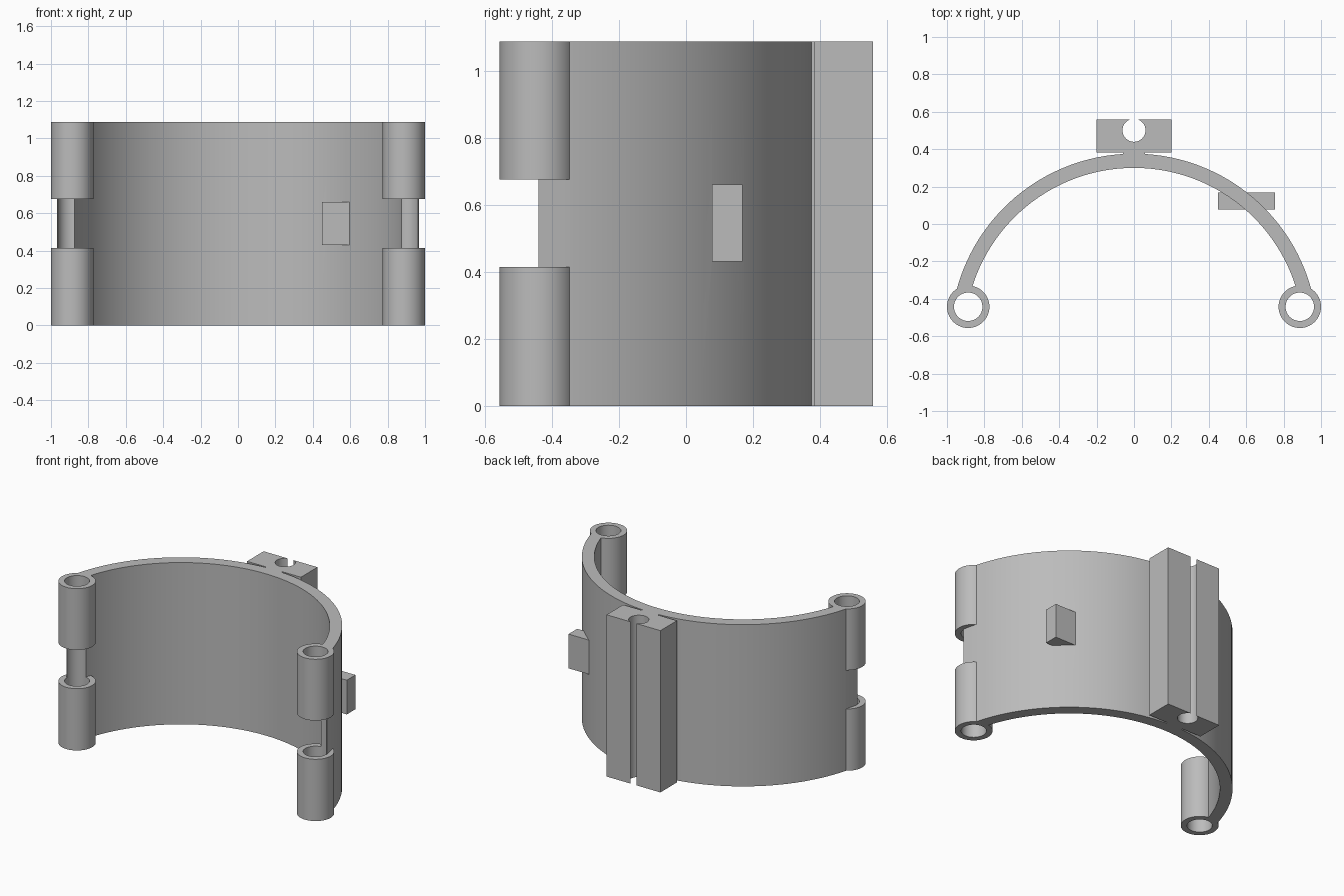
import bpy
import math

default = bpy.data.objects.get("Cube")
if default:
    bpy.data.objects.remove(default, do_unlink=True)

HEIGHT = 1.087
GAP_LOW, GAP_HIGH = 0.415, 0.675
ARC_Y, R_OUT, R_IN = -0.606, 0.982, 0.906
END_Y = -0.44
RING_X, RING_Y, RING_R, BORE_R = 0.8865, -0.4425, 0.1135, 0.076

grey = bpy.data.materials.new("plain grey")
grey.use_nodes = True
colour = (0.5, 0.5, 0.5, 1)
grey.diffuse_color = colour
grey.node_tree.nodes["Principled BSDF"].inputs["Base Color"].default_value = colour


def prism(name, outline, z0, z1):
    """Extrude a counter-clockwise outline from z0 to z1."""
    n = len(outline)
    verts = [(x, y, z) for z in (z0, z1) for x, y in outline]
    faces = [tuple(reversed(range(n))), tuple(range(n, 2 * n))]
    faces += [(i, (i + 1) % n, n + (i + 1) % n, n + i) for i in range(n)]
    mesh = bpy.data.meshes.new(name)
    mesh.from_pydata(verts, [], faces)
    mesh.materials.append(grey)
    obj = bpy.data.objects.new(name, mesh)
    bpy.context.collection.objects.link(obj)
    return obj


def circle(cx, cy, r, n=64):
    return [(cx + r * math.cos(math.tau * i / n), cy + r * math.sin(math.tau * i / n))
            for i in range(n)]


def box(name, x0, x1, y0, y1, z0, z1):
    return prism(name, [(x0, y0), (x1, y0), (x1, y1), (x0, y1)], z0, z1)


def arc(r, n=56):
    """Arc from the right-hand end to the left, trimmed at END_Y."""
    a = math.asin((END_Y - ARC_Y) / r)
    angles = [a + (math.pi - 2 * a) * i / n for i in range(n + 1)]
    return [(r * math.cos(t), ARC_Y + r * math.sin(t)) for t in angles]


def combine(target, tool, operation):
    """Apply a boolean and remove the helper."""
    tool.hide_render = True
    mod = target.modifiers.new(operation.lower(), "BOOLEAN")
    mod.operation, mod.solver, mod.object = operation, "EXACT", tool
    bpy.context.view_layer.objects.active = target
    bpy.ops.object.modifier_apply(modifier=mod.name)
    bpy.data.objects.remove(tool, do_unlink=True)


# Curved wall
wall = prism("curved_shell", arc(R_OUT) + arc(R_IN)[::-1], 0, HEIGHT)

# Hinge barrels, two on each end of the wall
for side in (-1, 1):
    for z0, z1 in ((0, GAP_LOW), (GAP_HIGH, HEIGHT)):
        barrel = prism("hinge_barrel", circle(side * RING_X, RING_Y, RING_R), z0, z1)
        combine(wall, barrel, "UNION")

# Pin bores through barrels and the wall ends
for side in (-1, 1):
    bore = prism("bore_cutter", circle(side * RING_X, RING_Y, BORE_R), -0.1, HEIGHT + 0.1)
    combine(wall, bore, "DIFFERENCE")

# Side tab passing through the wall
combine(wall, box("side_tab", 0.45, 0.755, 0.077, 0.169, 0.43, 0.66), "UNION")

# Rear rail with an open round channel, joined by a thin neck
rail = box("rear_rail", -0.2, 0.2, 0.382, 0.558, 0, HEIGHT)
channel = prism("channel_cutter", circle(0, 0.501, 0.0615), -0.1, HEIGHT + 0.1)
combine(rail, channel, "DIFFERENCE")
neck = box("rail_neck", -0.06, 0.06, 0.36, 0.384, 0, HEIGHT)

# Smooth round surfaces, crisp edges
bpy.ops.object.select_all(action="DESELECT")
for obj in (wall, rail, neck):
    obj.select_set(True)
bpy.context.view_layer.objects.active = wall
bpy.ops.object.shade_smooth_by_angle(angle=math.radians(30))
